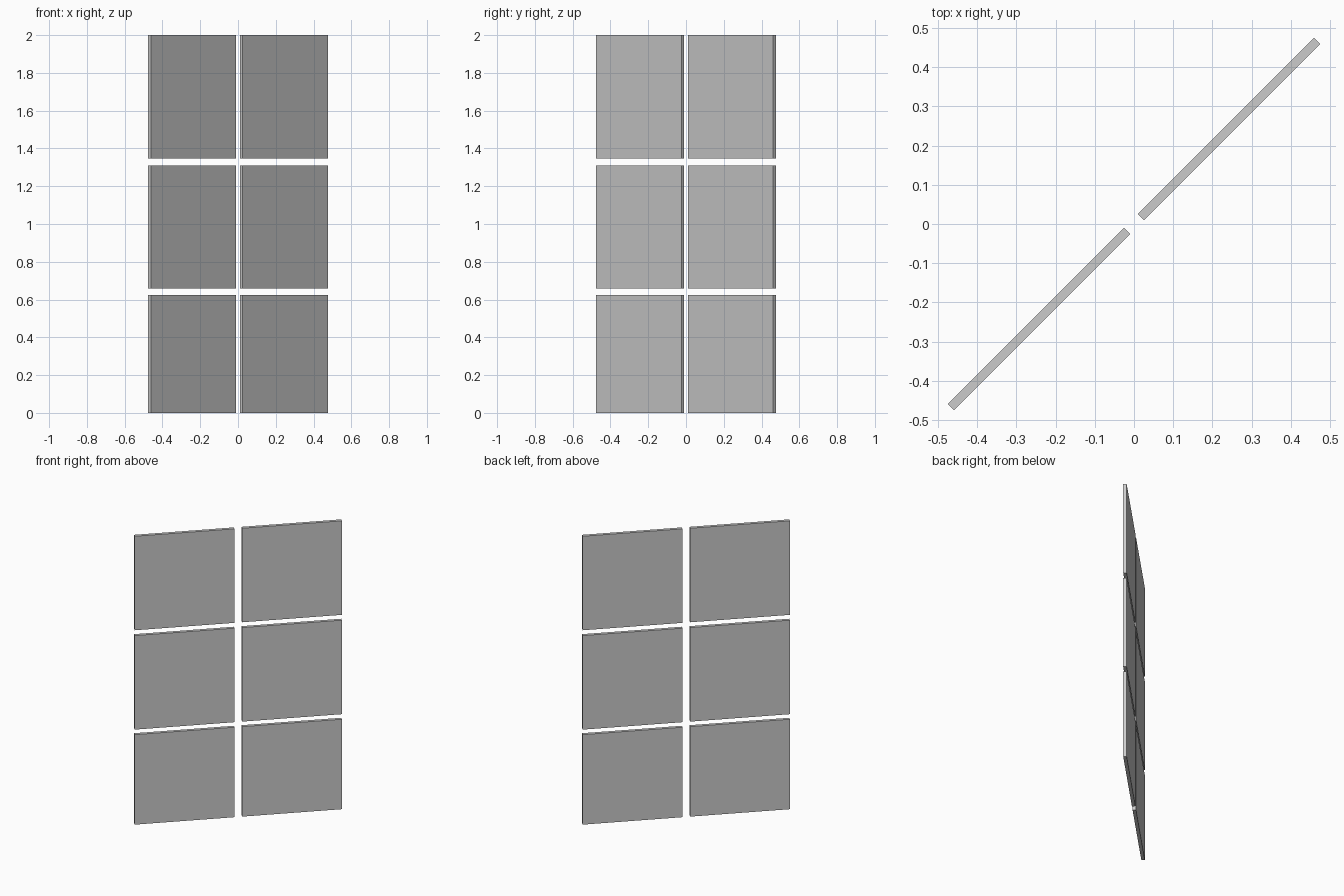
import bpy
from math import pi
from mathutils import Matrix

if "Cube" in bpy.data.objects:
    bpy.data.objects.remove(bpy.data.objects["Cube"])

THICK = 0.022
INNER, OUTER = 0.0245, 0.661          # panel span along the diagonal
ROWS = [("lower", 0.0, 0.624), ("middle", 0.659, 1.311), ("upper", 1.348, 2.0)]
TURN = Matrix.Rotation(pi / 4, 4, 'Z')


def panel(name, side, z0, z1):
    """Flat slab standing on the 45 degree diagonal."""
    bpy.ops.mesh.primitive_cube_add(size=1)
    ob = bpy.context.object
    ob.name = name
    centre = Matrix.Translation((side * (INNER + OUTER) / 2, 0, (z0 + z1) / 2))
    size = Matrix.Diagonal((OUTER - INNER, THICK, z1 - z0, 1))
    ob.data.transform(TURN @ centre @ size)


# Two columns of three panels
for row, z0, z1 in ROWS:
    for label, side in (("left", -1), ("right", 1)):
        panel(f"{row}_{label}_panel", side, z0, z1)
